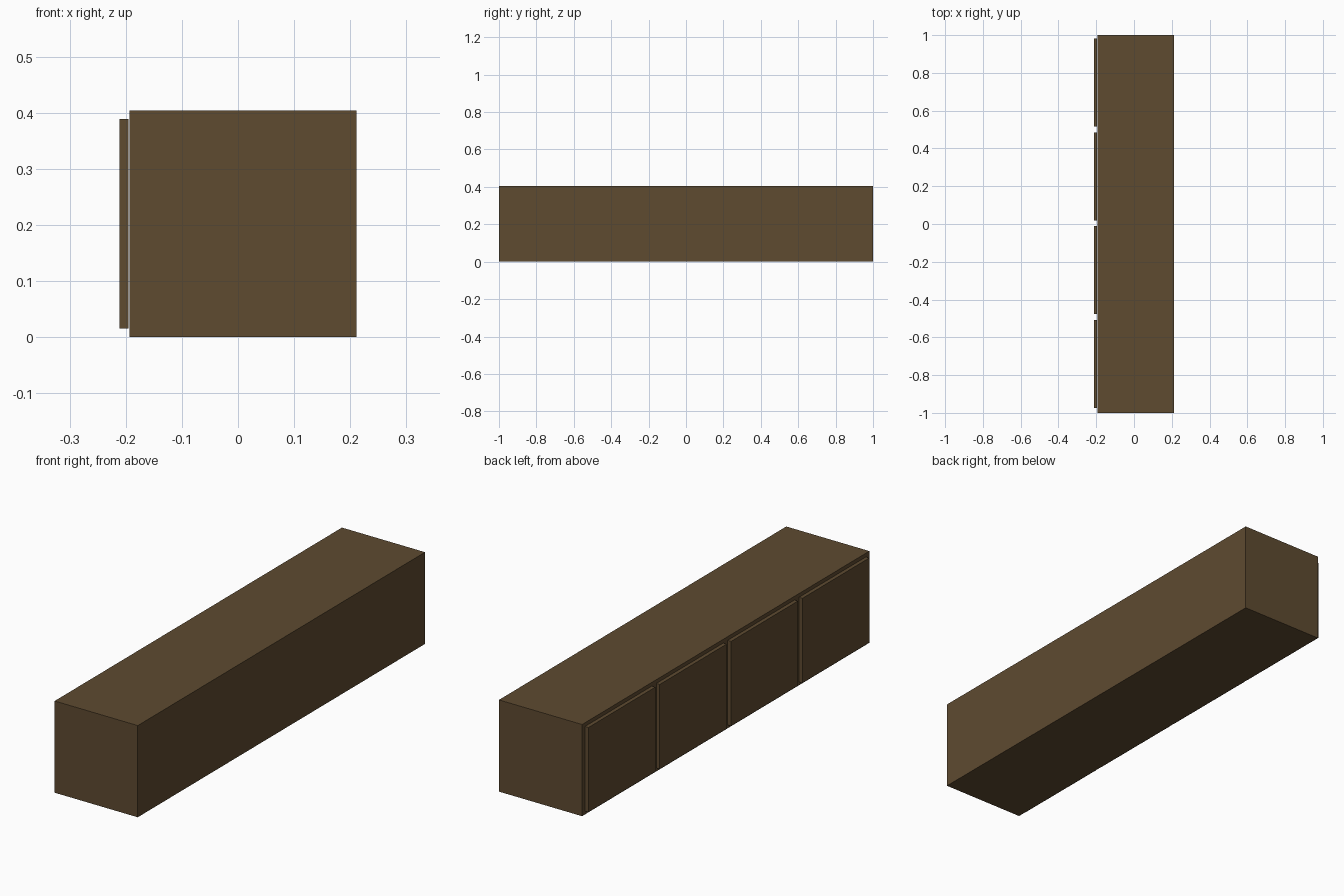
import bpy

if "Cube" in bpy.data.objects:
    bpy.data.objects.remove(bpy.data.objects["Cube"])

wood = bpy.data.materials.new("brown_wood")
wood.diffuse_color = (0.112, 0.069, 0.03, 1)
wood.use_nodes = True
wood.node_tree.nodes["Principled BSDF"].inputs["Base Color"].default_value = wood.diffuse_color


def box(name, x, y, z):
    """Axis-aligned box from (min, max) ranges."""
    centre = [(a + b) / 2 for a, b in (x, y, z)]
    bpy.ops.mesh.primitive_cube_add(size=1, location=centre)
    ob = bpy.context.object
    ob.name = name
    ob.scale = [b - a for a, b in (x, y, z)]
    bpy.ops.object.transform_apply(location=False, rotation=False, scale=True)
    ob.data.materials.append(wood)
    return ob


# Long cabinet body
box("cabinet_body", (-0.1935, 0.2115), (-1, 1), (0, 0.404))

# Row of four door panels, standing just clear of the body
WIDTH, PITCH, FIRST = 0.466, 0.4965, -0.741
for i in range(4):
    y = FIRST + i * PITCH
    box(f"door_panel_{i + 1}", (-0.2115, -0.195),
        (y - WIDTH / 2, y + WIDTH / 2), (0.0155, 0.3885))
